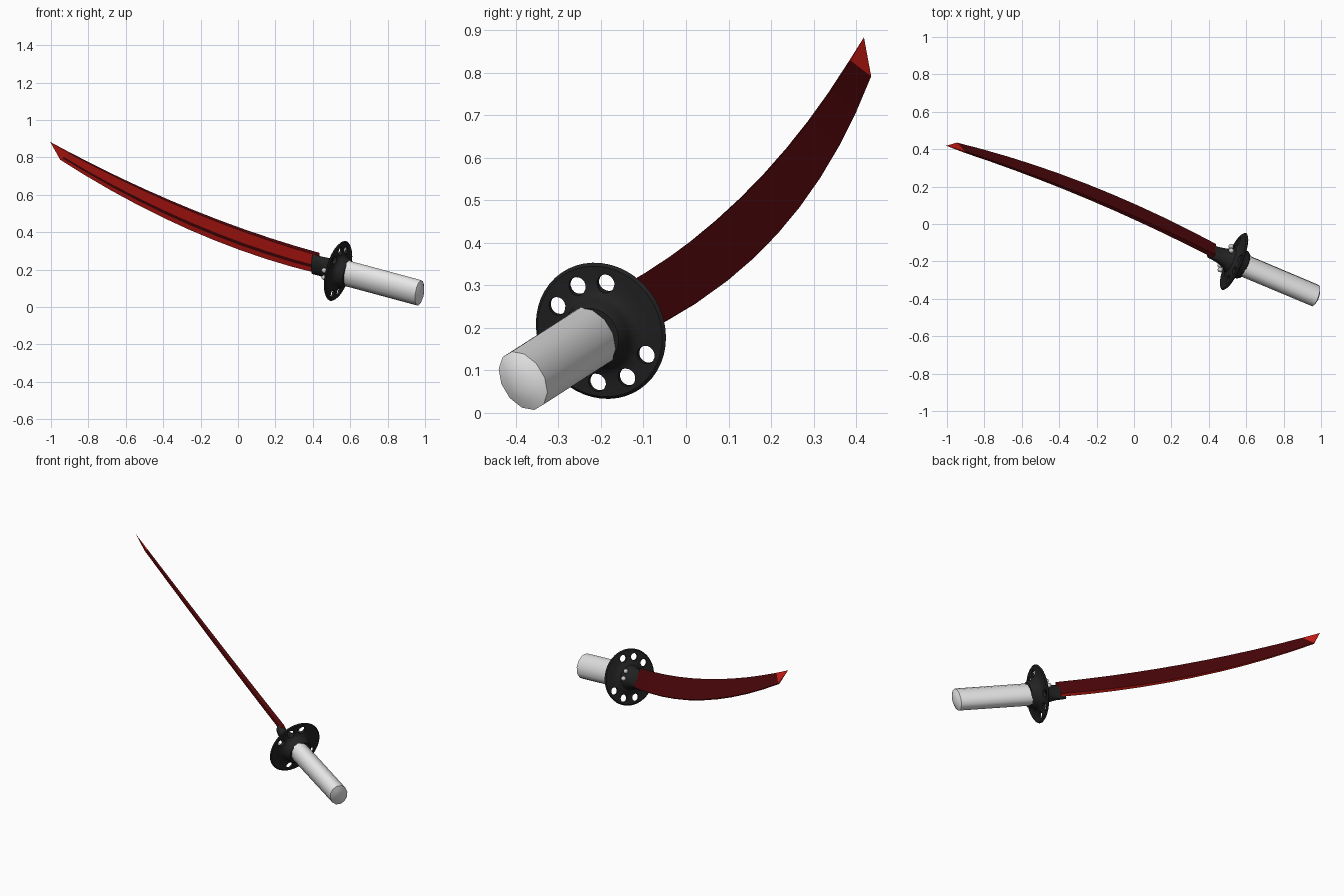
import bpy, bmesh, math
from mathutils import Vector, Matrix

if "Cube" in bpy.data.objects:
    bpy.data.objects.remove(bpy.data.objects["Cube"])

# ---------- shared frame: u runs from grip to blade, v to the blade's back, w sideways
C = Vector((0.535, -0.2, 0.193))
u = Vector((-0.895, 0.376, 0.2415)).normalized()
v = Vector((0, -0.51, 0.86))
v = (v - u * v.dot(u)).normalized()
w = u.cross(v)
FRAME = Matrix((v, w, u)).transposed().to_4x4()
FRAME.translation = C


def material(name, rgb):
    m = bpy.data.materials.new(name)
    m.diffuse_color = (*rgb, 1)
    m.use_nodes = True
    m.node_tree.nodes["Principled BSDF"].inputs["Base Color"].default_value = m.diffuse_color
    return m


RED = material("bright red", (0.66, 0.012, 0.008))
DARK = material("dark red", (0.075, 0.002, 0.003))
BLACK = material("black metal", (0.016, 0.016, 0.016))
WHITE = material("white grip", (0.8, 0.8, 0.8))
STEEL = material("steel", (0.6, 0.6, 0.6))


def smooth(ob, angle):
    bpy.ops.object.select_all(action='DESELECT')
    ob.select_set(True)
    bpy.context.view_layer.objects.active = ob
    bpy.ops.object.shade_smooth_by_angle(angle=math.radians(angle))


def finish(name, bm, mats, angle=None, frame=True):
    bmesh.ops.recalc_face_normals(bm, faces=bm.faces)
    if frame:
        bm.transform(FRAME)
    me = bpy.data.meshes.new(name)
    bm.to_mesh(me)
    bm.free()
    for m in mats:
        me.materials.append(m)
    ob = bpy.data.objects.new(name, me)
    bpy.context.collection.objects.link(ob)
    if angle:
        smooth(ob, angle)
    return ob


def loft(rings, sides):
    """Elliptical rings (height, v radius, w radius) joined and capped."""
    bm = bmesh.new()
    loops = []
    for s, a, b in rings:
        loops.append([bm.verts.new((a * math.cos(t), b * math.sin(t), s))
                      for t in (2 * math.pi * (i + 0.5) / sides for i in range(sides))])
    for p, q in zip(loops, loops[1:]):
        for i in range(sides):
            j = (i + 1) % sides
            bm.faces.new((p[i], p[j], q[j], q[i]))
    bm.faces.new(loops[0])
    bm.faces.new(loops[-1])
    return bm


# ---------- blade: thin section swept between a curved back and a curved edge
n = Vector((0.5, 0.7, 0.51)).normalized()


def snap(p, level):
    return p + n * (level - n.dot(p))


def back_point(x):
    k = (x - .42) * (x + .43)
    return snap(Vector((x, -.165 - .439 * (x - .42) - .0415 * k, .288 - .355 * (x - .42) + .117 * k)), .238)


def edge_point(x):
    k = (x - .42) * (x + .45)
    return snap(Vector((x, -.115 - .453 * (x - .42) - .109 * k, .182 - .370 * (x - .42) + .1445 * k)), .231)


bm = bmesh.new()
loops = []
STEPS = 10
for i in range(STEPS + 1):
    t = i / STEPS
    s, e = back_point(.43 - 1.33 * t), edge_point(.43 - 1.38 * t)
    h = 0.0125 - 0.008 * t
    pts = [s + n * h, e + n * h * .8, e - n * h * .8,
           s.lerp(e, .74) - n * h, s.lerp(e, .58) - n * h, s - n * h]
    loops.append([bm.verts.new(p) for p in pts])
side_colour = [1, 0, 0, 1, 0, 1]     # far side, edge, edge bevel, line, near side, back
for p, q in zip(loops, loops[1:]):
    for k in range(6):
        j = (k + 1) % 6
        f = bm.faces.new((p[k], p[j], q[j], q[k]))
        f.material_index = side_colour[k]
bm.faces.new(loops[0])
tip = bm.verts.new(snap(Vector((-1, .424, .887)), .241))
for k in range(6):
    bm.faces.new((loops[-1][k], loops[-1][(k + 1) % 6], tip))
finish("blade", bm, [RED, DARK], frame=False)

# ---------- guard: turned disc with hub, then six holes in two groups of three
profile = [(-.062, .07), (-.05, .078), (-.03, .082), (-.016, .09), (-.009, .104), (-.006, .125),
           (-.006, .158), (0, .165), (.006, .158), (.006, .11), (.012, .09), (.022, .078)]
guard = finish("guard", loft([(s, r, r) for s, r in profile], 48), [BLACK])
bm = bmesh.new()
for base, radius in ((5, .119), (181, .125)):
    for d in (-36, 0, 36):
        t = math.radians(base + d)
        bmesh.ops.create_cone(bm, cap_ends=True, segments=16, radius1=.022, radius2=.022, depth=.1,
                              matrix=Matrix.Translation((radius * math.cos(t), radius * math.sin(t), 0)))
cutter = finish("hole_cutter", bm, [BLACK])
cutter.hide_render = True
mod = guard.modifiers.new("holes", 'BOOLEAN')
mod.object = cutter
mod.solver = 'EXACT'
bpy.context.view_layer.objects.active = guard
bpy.ops.object.modifier_apply(modifier=mod.name)
bpy.data.objects.remove(cutter)
smooth(guard, 40)

# ---------- collar flaring from the blade root to the guard
finish("collar", loft([(.008, .08, .08), (.025, .07, .068), (.045, .062, .054), (.07, .058, .042),
                       (.1, .058, .033), (.15, .061, .024)], 24), [BLACK], 40)

# ---------- two steel studs on each side of the collar
bm = bmesh.new()
for x in (-.02, .024):
    for y in (-.066, .066):
        bmesh.ops.create_uvsphere(bm, u_segments=12, v_segments=8, radius=.014,
                                  matrix=Matrix.Translation((x, y, .05)))
finish("collar_studs", bm, [STEEL], 60)

# ---------- oval grip with a slightly domed end
finish("grip", loft([(-.502, .02, .015), (-.497, .05, .036), (-.487, .075, .055),
                     (-.05, .075, .056)], 12), [WHITE], 50)
